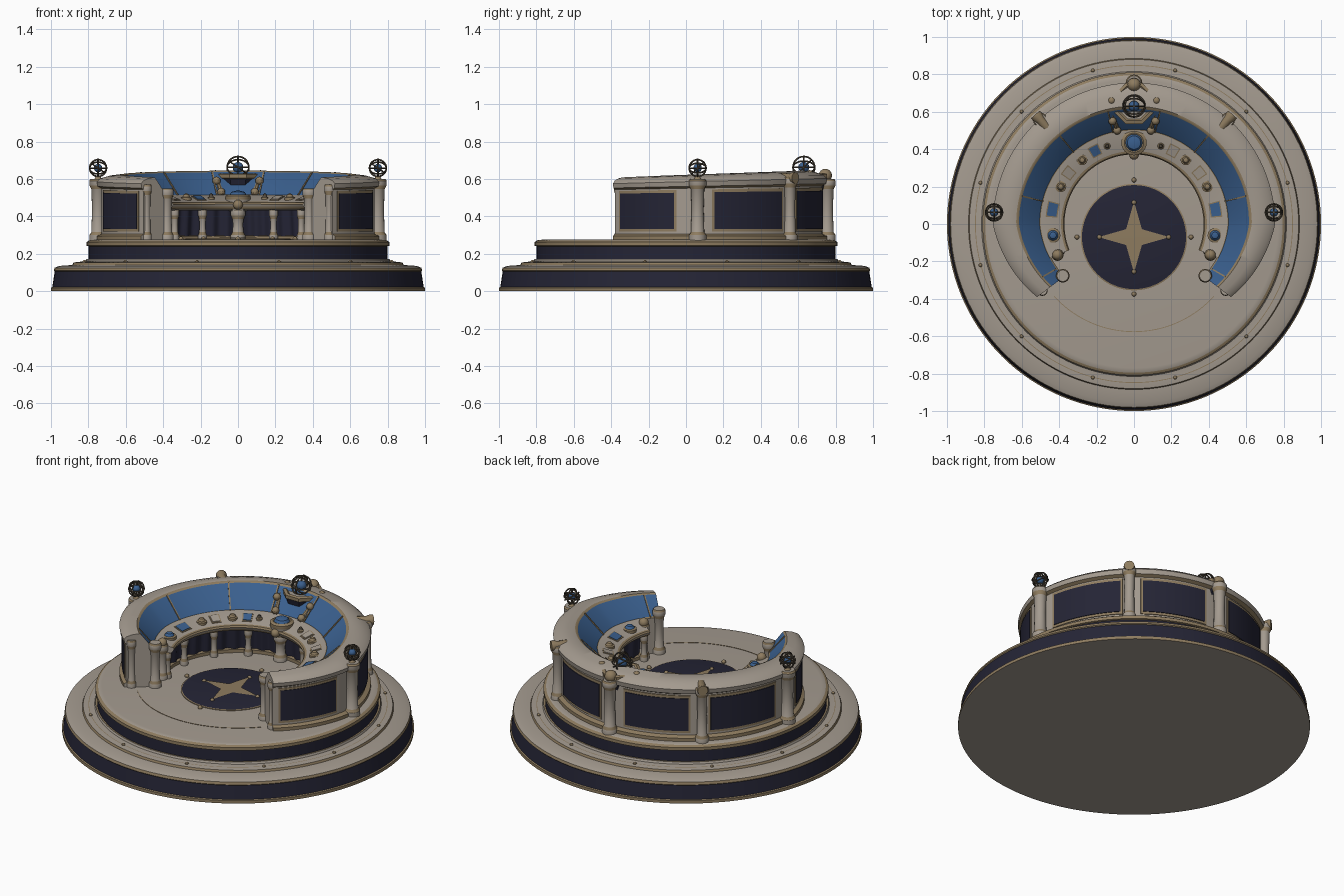
import bpy, bmesh, math
from mathutils import Vector, Matrix

if "Cube" in bpy.data.objects:
    bpy.data.objects.remove(bpy.data.objects["Cube"])

def material(name, rgb):
    m = bpy.data.materials.new(name)
    m.diffuse_color = (*rgb, 1)
    m.use_nodes = True
    m.node_tree.nodes["Principled BSDF"].inputs["Base Color"].default_value = m.diffuse_color
    return m

CREAM, TAN, NAVY, BLUE, BRONZE = range(5)
MATS = [material("cream stone", (.37, .325, .275)), material("tan brass", (.27, .20, .115)),
        material("navy panel", (.018, .018, .036)), material("blue glass", (.042, .115, .27)),
        material("dark bronze", (.085, .068, .048))]

def finish(name, bm):
    bmesh.ops.remove_doubles(bm, verts=bm.verts, dist=1e-5)
    bmesh.ops.recalc_face_normals(bm, faces=bm.faces)
    me = bpy.data.meshes.new(name)
    bm.to_mesh(me)
    bm.free()
    for m in MATS:
        me.materials.append(m)
    bpy.context.collection.objects.link(bpy.data.objects.new(name, me))

def warp(r, deg, z):
    """Horseshoe shape: wings taper inward at the open ends, rim rises to the back."""
    a = deg if deg <= 90 else 180 - deg
    r -= min(1, max(0, -a / 37)) * max(0, r - .4) * .3
    s = math.sin(math.radians(deg))
    return Vector((r * math.cos(math.radians(deg)), r * s, z + max(0, z - .45) * .13 * s))

def sweep(name, prof, a0, a1, n, mats, cap=CREAM, fold=0):
    """Sweep a closed (r, z) outline round the horseshoe between two angles."""
    bm = bmesh.new()
    rings, k = [], len(prof)
    for i in range(n + 1):
        a = a0 + (a1 - a0) * i / n
        rings.append([bm.verts.new(warp(r + fold * math.sin(math.radians(a * 36)), a, z)) for r, z in prof])
    for p, q in zip(rings, rings[1:]):
        for j in range(k):
            f = bm.faces.new((p[j], p[(j + 1) % k], q[(j + 1) % k], q[j]))
            f.material_index = mats[j] if isinstance(mats, list) else mats
    for e in (rings[0], rings[-1]):
        bm.faces.new(e).material_index = cap
    finish(name, bm)

def lathe(name, prof, mats, loc=(0, 0, 0), n=24, rot=Matrix()):
    """Turn an (r, z) outline about its axis; mats gives one colour per segment."""
    bm = bmesh.new()
    rings = [[bm.verts.new((r * math.cos(math.tau * i / n), r * math.sin(math.tau * i / n), z))
              for r, z in prof] for i in range(n)]
    for i in range(n):
        p, q = rings[i], rings[(i + 1) % n]
        for j in range(len(prof) - 1):
            vs = [p[j], q[j], q[j + 1], p[j + 1]]
            if prof[j][0] == 0:
                vs.pop(1)
            elif prof[j + 1][0] == 0:
                vs.pop(2)
            bm.faces.new(vs).material_index = mats[j] if isinstance(mats, list) else mats
    bmesh.ops.transform(bm, matrix=Matrix.Translation(loc) @ rot, verts=bm.verts)
    finish(name, bm)

def ball(name, loc, r, mat, n=16):
    prof = [(0 if i in (0, 8) else r * math.sin(math.pi * i / 8), -r * math.cos(math.pi * i / 8)) for i in range(9)]
    lathe(name, prof, mat, loc, n)

def armillary(name, loc, r):
    t = [(r + .0045 * math.cos(math.tau * i / 6), .0045 * math.sin(math.tau * i / 6)) for i in range(7)]
    for ax, ang in (("X", 0), ("X", 90), ("Y", 90), ("X", 45), ("Y", 35)):
        lathe(name + "_ring", t, BRONZE, loc, 28, Matrix.Rotation(math.radians(ang), 4, ax))
    ball(name + "_globe", loc, r * .5, BLUE)
    lathe(name + "_stem", [(0, -r - .03), (.03, -r - .03), (.012, -r), (.005, -r), (.005, r + .005), (0, r + .005)],
          [TAN, TAN, TAN, BRONZE, BRONZE], loc, 10)

def post(name, loc, r, h):
    """Cream column with brass-trimmed foot and head, standing on the floor."""
    prof = [(0, 0), (r * 1.3, 0), (r * 1.3, .03), (r, .045), (r * .9, h * .5), (r, h - .055),
            (r * 1.3, h - .035), (r * 1.3, h - .01), (r * 1.1, h), (0, h)]
    lathe(name, prof, [CREAM, CREAM, TAN, CREAM, CREAM, TAN, CREAM, TAN, CREAM], (loc[0], loc[1], .27), 16)

# Two-step round base
lathe("base_plinth",
      [(0, 0), (1, 0), (1, .018), (.993, .022), (.98, .105), (.985, .11), (.98, .125), (.955, .135),
       (.885, .14), (.88, .153), (.85, .157), (.846, .157), (.815, .16), (.81, .172), (.8, .172),
       (.8, .24), (.81, .243), (.81, .262), (.795, .272), (.77, .275), (0, .275)],
      [CREAM, TAN, TAN, NAVY, TAN, TAN, CREAM, CREAM, TAN, CREAM, TAN, CREAM, CREAM, TAN, NAVY,
       TAN, TAN, TAN, CREAM, CREAM], n=128)
for i in range(12):
    a = math.radians(15 + 30 * i)
    ball("base_stud", (.85 * math.cos(a), .85 * math.sin(a), .157), .01, TAN, 8)

# Floor medallion with four-point star
lathe("floor_medallion", [(0, .274), (.285, .274), (.285, .279), (.278, .281), (0, .281)],
      [NAVY, TAN, TAN, NAVY], (0, -.07, 0), 64)
bm = bmesh.new()
star = [bm.verts.new((r * math.cos(math.pi * i / 4), r * math.sin(math.pi * i / 4) - .07, .285))
        for i, r in enumerate([.19, .06] * 4)]
hub = bm.verts.new((0, -.07, .286))
for i in range(8):
    bm.faces.new((hub, star[i], star[(i + 1) % 8])).material_index = TAN
finish("floor_star", bm)
for i in range(4):
    for r in (.185, .305):
        ball("floor_stud", (r * math.cos(math.pi / 2 * i), r * math.sin(math.pi / 2 * i) - .07, .279), .013, TAN, 10)
sweep("floor_line", [(.648, .272), (.654, .272), (.654, .277), (.648, .277)], 222, 318, 48, TAN, TAN)

# Horseshoe wall with blue inner slope
sweep("console_wall",
      [(.755, .27), (.755, .295), (.73, .305), (.73, .55), (.75, .56), (.755, .585), (.735, .602), (.69, .615),
       (.63, .622), (.615, .615), (.505, .508), (.495, .50), (.495, .27)], -37, 217, 128,
      [TAN, TAN, CREAM, TAN, CREAM, CREAM, CREAM, CREAM, TAN, BLUE, TAN, CREAM, CREAM])

# Desk, draped front and foot trim
sweep("control_desk", [(.51, .508), (.50, .508), (.39, .475), (.378, .472), (.372, .463), (.378, .452), (.385, .44),
                       (.41, .43), (.51, .43)], -22, 202, 96,
      [TAN, CREAM, TAN, TAN, CREAM, TAN, CREAM, CREAM, CREAM])
sweep("desk_drapes", [(.455, .29), (.445, .435), (.49, .435), (.49, .29)], -21, 201, 300, NAVY, NAVY, .008)
sweep("drape_foot", [(.44, .27), (.44, .295), (.49, .3), (.49, .27)], -21, 201, 80, TAN)

def desk_dome(name, a, r, top):
    lathe(name, [(0, -.01), (r, -.01), (r, .008), (r * .75, .012), (r * .7, .012), (r * .45, .026), (0, .032)],
          [TAN, TAN, TAN, TAN, top, top], warp(.44, a, .488), 14)

def desk_screen(name, a, w, mat):
    for n, e, h, m in ((name + "_frame", .006, .003, TAN), (name, 0, .006, mat)):
        lo, hi = [(r, .475 + (r - .39) * .3) for r in (.417 - e, .468 + e)]
        sweep(n, [(lo[0], lo[1] - .003), (lo[0], lo[1] + h), (hi[0], hi[1] + h), (hi[0], hi[1] - .003)],
              a - w - e * 130, a + w + e * 130, 4, m, m)

for s in (0, 1):
    side = lambda a: 180 - a if s else a
    # Outer navy panels in brass frames
    for a0, a1 in ((-33, -5), (12, 44), (54, 83)):
        sweep("panel_frame", [(.72, .318), (.735, .318), (.735, .542), (.72, .542)], side(a0 - 1), side(a1 + 1), 16, TAN, TAN)
        sweep("outer_panel", [(.722, .333), (.739, .333), (.739, .527), (.722, .527)], side(a0), side(a1), 16, NAVY, NAVY)
    # Brass dividers on the blue slope
    for a in (-30, 14, 50, 77):
        sweep("slope_divider", [(.50, .495), (.50, .512), (.615, .622), (.62, .60)], side(a - .4), side(a + .4), 1, TAN, TAN)
    # Desk instruments
    for a, r, top in ((-8, .04, BLUE), (27, .03, TAN), (51, .028, TAN), (71, .018, BRONZE)):
        desk_dome("desk_knob", side(a), r, top)
    for a, w, m in ((10, 4.5, BLUE), (38, 3, CREAM), (62, 3, BLUE if s else CREAM)):
        desk_screen("desk_screen", side(a), w, m)
    # Columns under the desk edge and at the wing ends
    for r, a, size, h in ((.418, -20, .018, .17), (.418, 8, .018, .17), (.418, 36, .018, .17), (.418, 63, .018, .17),
                          (.45, -22, .025, .22), (.50, -36, .028, .28), (.69, -36, .022, .30), (.748, 48, .03, .34)):
        post("column", warp(r, side(a), 0), size, h)
    p = warp(.45, side(-22), .50)
    ball("desk_end_curl", p, .028, TAN)
    # Side post with small armillary globe
    x = -.748 if s else .748
    post("side_post", (x, .062), .036, .33)
    armillary("side_armillary", (x, .062, .658), .045)
    # Scroll on top of the diagonal post
    p = warp(.748, side(48), 0)
    rot = p.to_track_quat("Z", "Y").to_matrix().to_4x4()
    lathe("diagonal_scroll", [(0, -.07), (.02, -.07), (.028, -.05), (.024, 0), (.032, .025), (.03, .04), (0, .04)],
          TAN, (p.x, p.y, .605), 12, rot)
    # Brackets beside the rear shrine
    m = 1 - 2 * s
    for x, y, z in ((.115, .55, .59), (.09, .50, .53), (.12, .66, .625)):
        ball("rear_bracket_knob", (m * x, y, z), .022, TAN, 10)
    d = Vector((m * .03, .10, .095))
    lathe("rear_bracket", [(0, 0), (.014, 0), (.011, d.length), (0, d.length)], TAN, (m * .085, .49, .51), 8,
          d.to_track_quat("Z", "Y").to_matrix().to_4x4())

# Rear centre shrine: post, octagonal drum, armillary and orb
post("rear_post", (0, .755), .034, .33)
ball("rear_post_finial", (0, .745, .618), .036, TAN)
lathe("rear_drum", [(0, .46), (.075, .46), (.085, .51), (.11, .60), (.118, .605), (.118, .625), (.1, .63), (.09, .622), (0, .622)],
      [CREAM, TAN, NAVY, TAN, TAN, TAN, TAN, CREAM], (0, .645, 0), 8, Matrix.Rotation(math.pi / 8, 4, "Z"))
armillary("rear_armillary", (0, .63, .662), .058)
lathe("centre_orb_stand", [(0, .42), (.05, .43), (.068, .49), (.068, .51), (.052, .518), (.045, .515), (.036, .53), (0, .54)],
      [CREAM, CREAM, TAN, TAN, TAN, BLUE, BLUE], (0, .435, 0), 24)
ball("desk_front_boss", (0, .37, .462), .026, TAN)
post("centre_desk_column", (0, .42), .03, .17)

# Smooth shading with sharp edges kept
bpy.ops.object.select_all(action="SELECT")
bpy.context.view_layer.objects.active = bpy.context.selected_objects[0]
bpy.ops.object.shade_smooth_by_angle(angle=math.radians(35))
